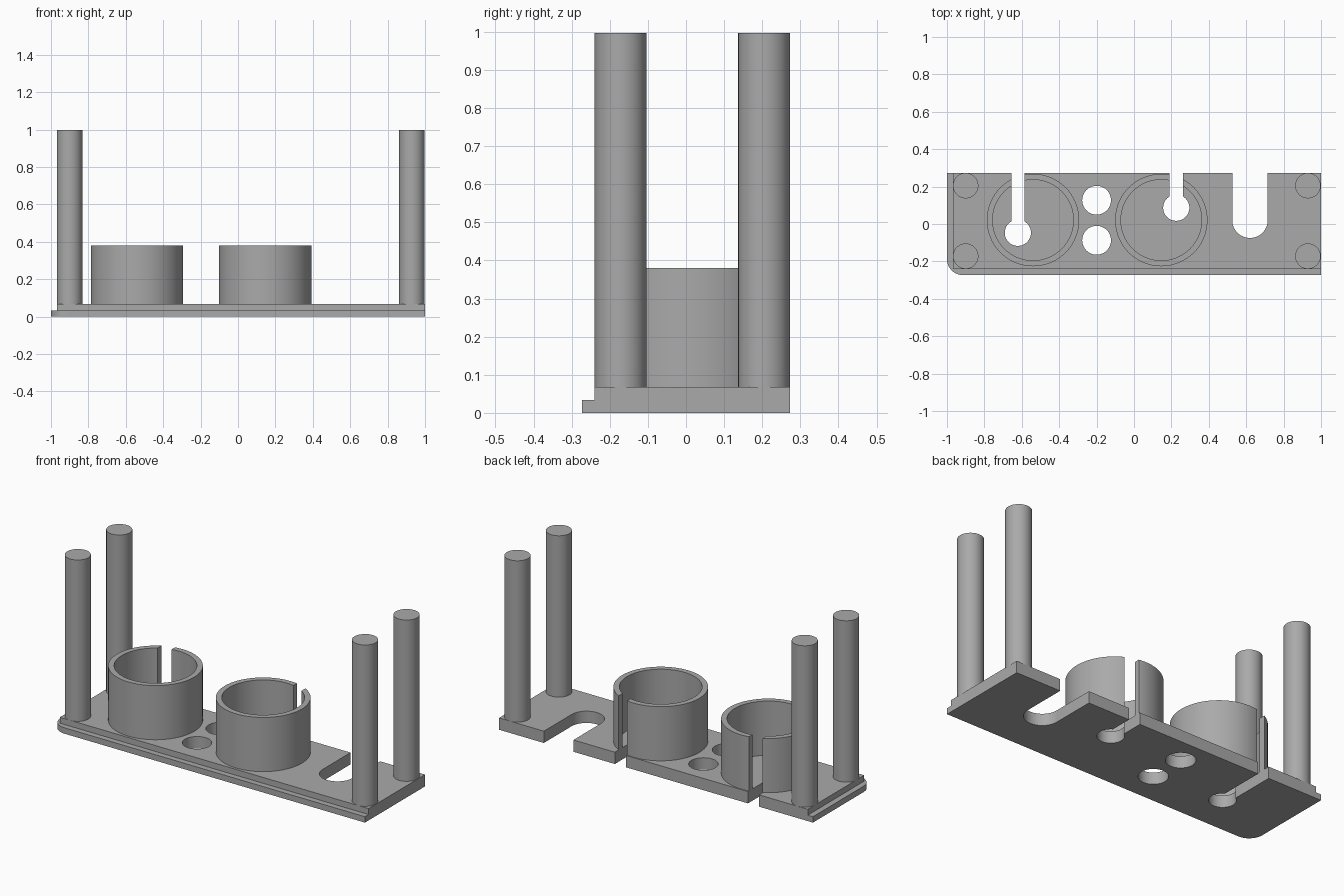
import bpy, bmesh, math

if "Cube" in bpy.data.objects:
    bpy.data.objects.remove(bpy.data.objects["Cube"])

grey = bpy.data.materials.new("grey plastic")
grey.diffuse_color = (0.4, 0.4, 0.4, 1)
grey.use_nodes = True
grey.node_tree.nodes["Principled BSDF"].inputs["Base Color"].default_value = grey.diffuse_color

BACK = 0.273
STEP, DECK, RIM, POST_TOP = 0.034, 0.068, 0.38, 0.997


def arc(cx, cy, r, a0, a1, n):
    return [(cx + r * math.cos(math.radians(a0 + (a1 - a0) * i / n)),
             cy + r * math.sin(math.radians(a0 + (a1 - a0) * i / n))) for i in range(n + 1)]


def prism(name, outline, z0, z1):
    """Extrude a closed counter-clockwise outline from z0 to z1."""
    bm = bmesh.new()
    face = bm.faces.new([bm.verts.new((x, y, z0)) for x, y in outline])
    top = bmesh.ops.extrude_face_region(bm, geom=[face])["geom"]
    bmesh.ops.translate(bm, vec=(0, 0, z1 - z0),
                        verts=[v for v in top if isinstance(v, bmesh.types.BMVert)])
    bmesh.ops.recalc_face_normals(bm, faces=bm.faces)
    me = bpy.data.meshes.new(name)
    bm.to_mesh(me)
    bm.free()
    ob = bpy.data.objects.new(name, me)
    bpy.context.collection.objects.link(ob)
    me.materials.append(grey)
    return ob


def disc(name, x, y, r, z0, z1, n=64):
    return prism(name, arc(x, y, r, 0, 360, n)[:-1], z0, z1)


def keyhole(x, y, r, half):
    """Round hole with a narrower slot running out past the back edge."""
    a = math.degrees(math.acos(half / r))
    return [(x - half, 0.4)] + arc(x, y, r, 180 - a, 360 + a, 48) + [(x + half, 0.4)]


def boolean(ob, other, op):
    m = ob.modifiers.new(op.lower(), 'BOOLEAN')
    m.operation, m.object, m.solver = op, other, 'EXACT'
    bpy.context.view_layer.objects.active = ob
    bpy.ops.object.modifier_apply(modifier=m.name)
    bpy.data.objects.remove(other, do_unlink=True)


def smooth(ob):
    bpy.ops.object.select_all(action='DESELECT')
    ob.select_set(True)
    bpy.context.view_layer.objects.active = ob
    bpy.ops.object.shade_smooth_by_angle(angle=math.radians(30))


# Stepped base: wide lower plate with one rounded corner, narrower deck above
lower = arc(-0.915, -0.188, 0.085, 180, 270, 16) + [(1, -BACK), (1, BACK), (-1, BACK)]
upper = [(-0.967, -0.24), (1, -0.24), (1, BACK), (-0.967, BACK)]
plates = [prism("base_plate", lower, 0, STEP), prism("deck_plate", upper, STEP, DECK)]

# Ring cups standing on the deck
cups = []
for side, x in (("left", -0.54), ("right", 0.146)):
    cup = disc(side + "_cup", x, 0.021, 0.247, DECK, RIM, 96)
    boolean(cup, disc("bore", x, 0.021, 0.216, 0.0, 0.5, 96), 'DIFFERENCE')
    cups.append(cup)

# Openings: two keyholes, a wide slot and two round holes
keyholes = [keyhole(-0.621, -0.047, 0.07, 0.035), keyhole(0.226, 0.087, 0.07, 0.036)]
wide_slot = keyhole(0.62, 0.02, 0.0945, 0.0944)
holes = [arc(-0.2, y, 0.077, 0, 360, 48)[:-1] for y in (0.127, -0.087)]
for plate in plates:
    for outline in keyholes + [wide_slot] + holes:
        boolean(plate, prism("cutter", outline, -0.1, 0.6), 'DIFFERENCE')
for cup, outline in zip(cups, keyholes):
    boolean(cup, prism("cutter", outline, -0.1, 0.6), 'DIFFERENCE')

# Merge the two plates into a single stepped body
boolean(plates[0], plates[1], 'UNION')

# Four corner posts
posts = [disc(f"{row}_{side}_post", x, y, 0.068, DECK, POST_TOP)
         for side, x in (("left", -0.9), ("right", 0.93))
         for row, y in (("front", -0.172), ("back", 0.205))]

for ob in [plates[0]] + cups + posts:
    smooth(ob)
